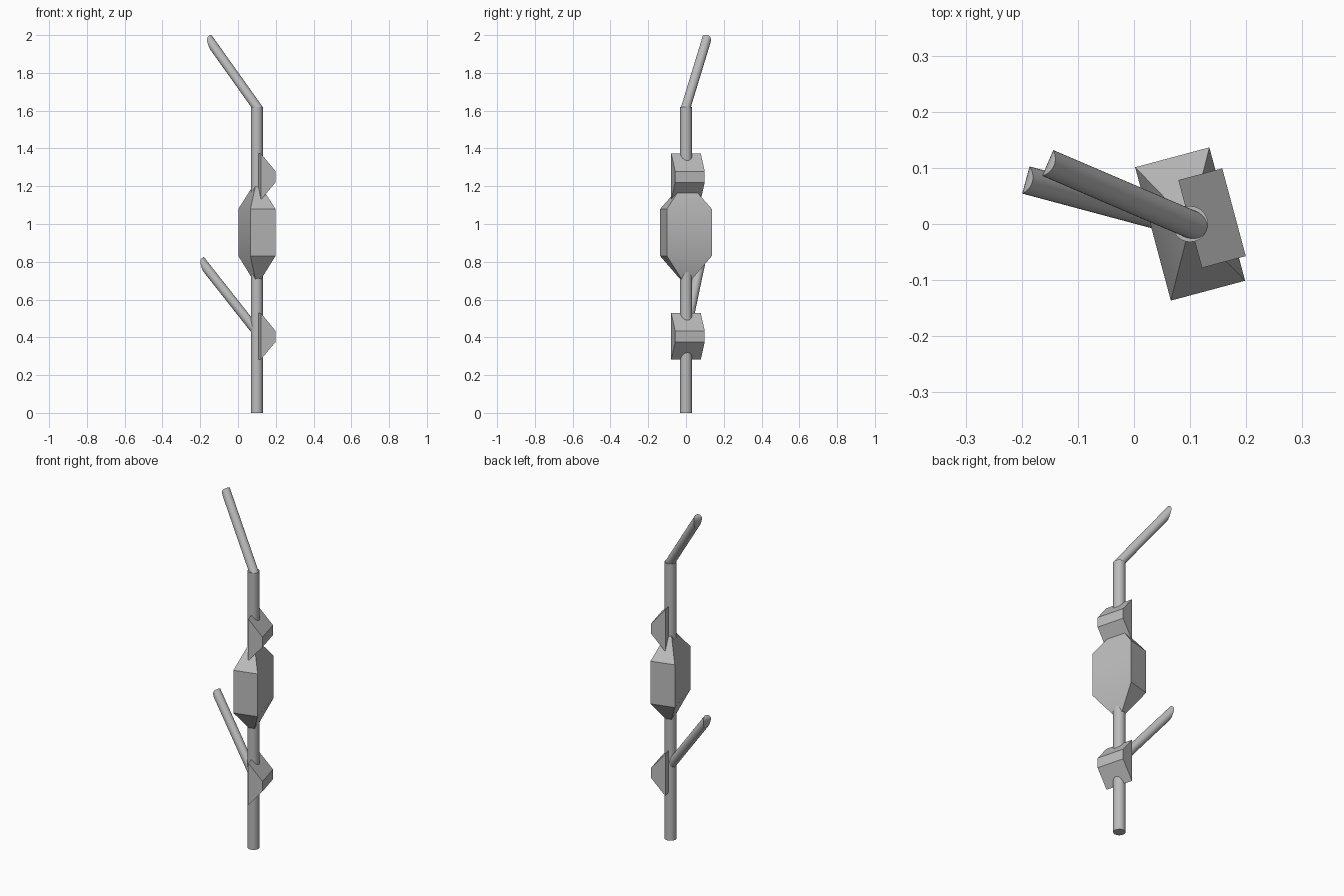
import bpy, bmesh
from math import sin, cos, pi, radians, sqrt
from mathutils import Vector, Matrix

cube = bpy.data.objects.get("Cube")
if cube:
    bpy.data.objects.remove(cube, do_unlink=True)

POLE_X, POLE_R, POLE_TOP, ARM_R = 0.1, 0.032, 1.62, 0.025
TURN = Matrix.Translation((POLE_X, 0, 0)) @ Matrix.Rotation(radians(15), 4, 'Z')

grey = bpy.data.materials.new("plain grey")
grey.use_nodes = True
grey.diffuse_color = (0.5, 0.5, 0.5, 1)
grey.node_tree.nodes["Principled BSDF"].inputs["Base Color"].default_value = (0.5, 0.5, 0.5, 1)


def finish(name, bm):
    """Turn a bmesh into a smooth-shaded object with sharp corners."""
    bmesh.ops.recalc_face_normals(bm, faces=bm.faces)
    mesh = bpy.data.meshes.new(name)
    bm.to_mesh(mesh)
    bm.free()
    mesh.materials.append(grey)
    obj = bpy.data.objects.new(name, mesh)
    bpy.context.collection.objects.link(obj)
    bpy.ops.object.select_all(action='DESELECT')
    obj.select_set(True)
    bpy.context.view_layer.objects.active = obj
    bpy.ops.object.shade_smooth_by_angle(angle=radians(30))


def pole():
    bm = bmesh.new()
    bmesh.ops.create_cone(bm, cap_ends=True, segments=32, radius1=POLE_R, radius2=POLE_R,
                          depth=POLE_TOP,
                          matrix=Matrix.Translation((POLE_X, 0, POLE_TOP / 2)))
    finish("pole", bm)


def core_block():
    """Box with a pyramid on both ends."""
    bm = bmesh.new()
    corners = [(-1, -1), (1, -1), (1, 1), (-1, 1)]
    low, high = [[bm.verts.new((0.0685 * a, 0.123 * b, z)) for a, b in corners]
                 for z in (0.83, 1.08)]
    bottom, top = bm.verts.new((0, 0, 0.672)), bm.verts.new((0, 0, 1.235))
    for i in range(4):
        j = (i + 1) % 4
        bm.faces.new((low[i], low[j], high[j], high[i]))
        bm.faces.new((high[i], high[j], top))
        bm.faces.new((low[j], low[i], bottom))
    bm.transform(TURN)
    finish("core_block", bm)


def wedge_block(name, z):
    """Trapezoid prism with its tall side through the pole axis."""
    bm = bmesh.new()
    profile = [(0, -0.123), (0.081, -0.029), (0.081, 0.029), (0, 0.123)]
    ends = [[bm.verts.new((x, y, z + h)) for x, h in profile] for y in (-0.081, 0.081)]
    for end in ends:
        bm.faces.new(end)
    for i in range(4):
        j = (i + 1) % 4
        bm.faces.new((ends[0][i], ends[0][j], ends[1][j], ends[1][i]))
    bm.transform(TURN)
    finish(name, bm)


def arm(name, z, azimuth, slope, reach, flat_base):
    """Slanted rod whose far end is notched by an upright cylinder at the given reach."""
    bm = bmesh.new()
    out = Vector((cos(azimuth), sin(azimuth), 0))
    side = Vector((-sin(azimuth), cos(azimuth), 0))
    origin = Vector((POLE_X, 0, z))
    tall = ARM_R * sqrt(1 + slope * slope)
    n = 32
    base, tip = [], []
    for i in range(n):
        s, h = ARM_R * sin(2 * pi * i / n), tall * cos(2 * pi * i / n)
        start = -h / slope if flat_base else 0.0
        end = reach - sqrt(POLE_R ** 2 - s * s)
        for ring, run in ((base, start), (tip, end)):
            ring.append(bm.verts.new(origin + out * run + side * s
                                     + Vector((0, 0, h + slope * run))))
    bm.faces.new(base)
    for i in range(n):
        j = (i + 1) % n
        bm.faces.new((base[i], base[j], tip[j], tip[i]))
    # notch surface, as upright strips
    for i in range(n // 2):
        strip = [tip[i], tip[i + 1], tip[(n - i - 1) % n], tip[(n - i) % n]]
        bm.faces.new(list(dict.fromkeys(strip)))
    finish(name, bm)


# Notch strips pair points above and below: shift the angle so pairs share a side offset
def mirrored_arm(*args):
    arm(*args)


pole()
core_block()
wedge_block("upper_wedge", 1.25)
wedge_block("lower_wedge", 0.405)
mirrored_arm("upper_arm", POLE_TOP, radians(156.8), 1.29, 0.296, True)
mirrored_arm("lower_arm", 0.429, radians(165), 1.225, 0.323, False)
